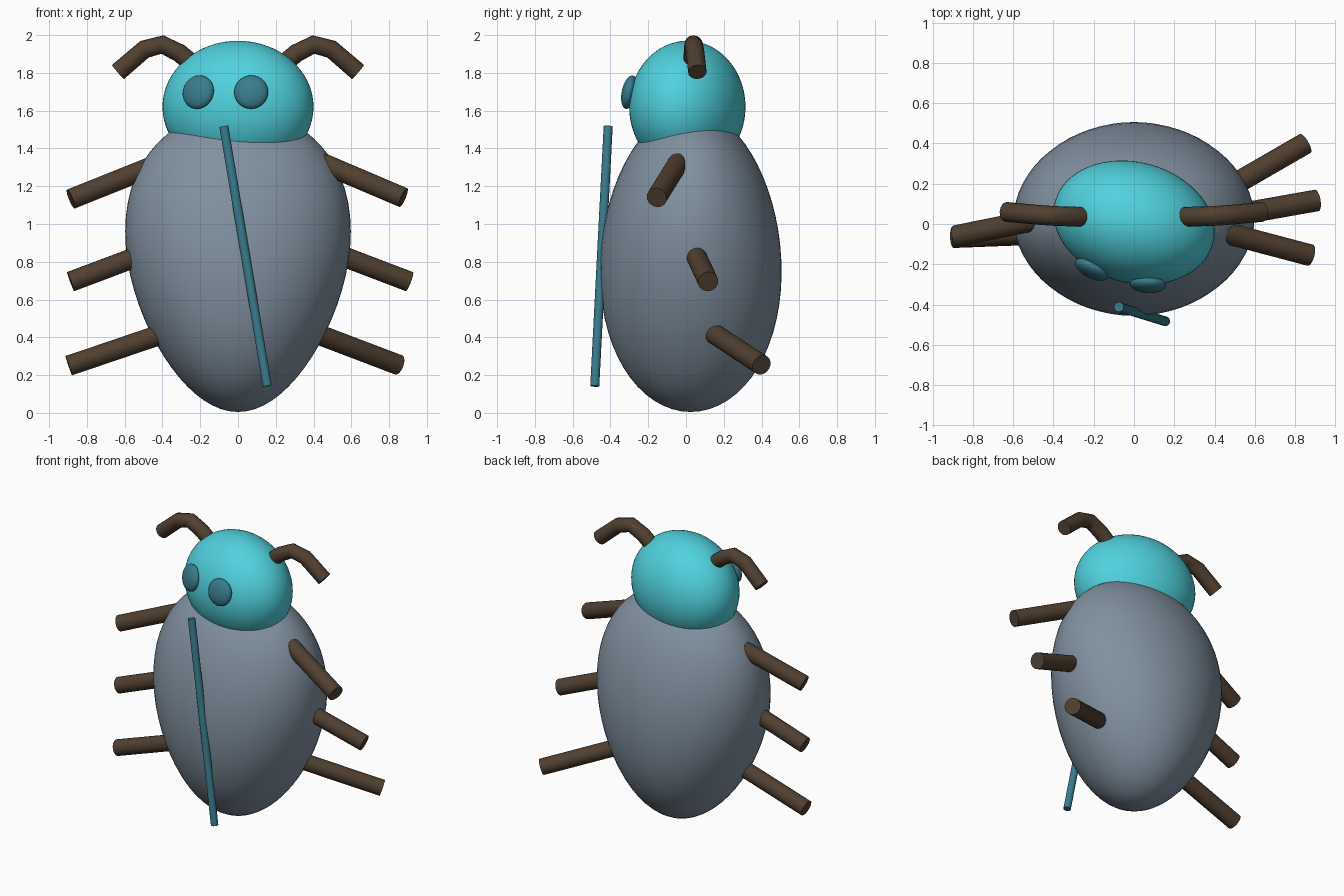
import bpy
from math import radians, cos, sin
from mathutils import Vector

if "Cube" in bpy.data.objects:
    bpy.data.objects.remove(bpy.data.objects["Cube"])


def material(name, rgb):
    m = bpy.data.materials.new(name)
    m.diffuse_color = (*rgb, 1)
    m.use_nodes = True
    m.node_tree.nodes["Principled BSDF"].inputs["Base Color"].default_value = m.diffuse_color
    return m


SLATE = material("slate", (0.22, 0.28, 0.35))
CYAN = material("cyan", (0.08, 0.64, 0.73))
TEAL = material("teal", (0.04, 0.20, 0.26))
BROWN = material("brown", (0.08, 0.05, 0.03))


def finish(ob, name, mat):
    ob.name = name
    ob.data.materials.append(mat)
    bpy.ops.object.shade_smooth_by_angle(angle=radians(35))
    return ob


def ellipsoid(name, loc, radii, mat, rot=(0, 0, 0), segs=64, rings=32):
    bpy.ops.mesh.primitive_uv_sphere_add(segments=segs, ring_count=rings, radius=1,
                                         location=loc, rotation=rot)
    ob = bpy.context.object
    for v in ob.data.vertices:
        v.co = Vector(a * b for a, b in zip(v.co, radii))
    return finish(ob, name, mat)


def rod(name, a, b, r, mat):
    a, b = Vector(a), Vector(b)
    d = b - a
    bpy.ops.mesh.primitive_cylinder_add(vertices=32, radius=r, depth=d.length,
                                        location=(a + b) / 2)
    ob = bpy.context.object
    ob.rotation_euler = d.to_track_quat('Z', 'Y').to_euler()
    return finish(ob, name, mat)


def tube(name, pts, r, mat):
    cu = bpy.data.curves.new(name, 'CURVE')
    cu.dimensions = '3D'
    cu.bevel_depth = r
    cu.bevel_resolution = 6
    cu.use_fill_caps = True
    sp = cu.splines.new('POLY')
    sp.points.add(len(pts) - 1)
    for p, co in zip(sp.points, pts):
        p.co = (*co, 1)
    ob = bpy.data.objects.new(name, cu)
    bpy.context.collection.objects.link(ob)
    bpy.ops.object.select_all(action='DESELECT')
    ob.select_set(True)
    bpy.context.view_layer.objects.active = ob
    bpy.ops.object.convert(target='MESH')
    return finish(bpy.context.object, name, mat)


# Egg-shaped body: broad shoulders from the front, slightly heavier low from the side
body = ellipsoid("body", (0, 0.025, 0.805), (0.585, 0.48, 0.80), SLATE)
for v in body.data.vertices:
    u = v.co.z / 0.80
    v.co.x *= 1 + 0.21 * u
    v.co.y *= 1 - 0.07 * u

# Head, turned slightly to one side
TURN = radians(-15)
HEAD = Vector((0, 0.007, 1.62))
ellipsoid("head", HEAD, (0.406, 0.30, 0.35), CYAN, (0, 0, TURN))

# Eyes lie flat on the turned head
for side, s in (("left", -1), ("right", 1)):
    x, y = 0.145 * s, -0.272
    loc = (x * cos(TURN) - y * sin(TURN), x * sin(TURN) + y * cos(TURN), 1.698)
    ellipsoid(side + "_eye", loc, (0.09, 0.04, 0.09), TEAL,
              (radians(-12), 0, TURN + radians(12) * s), 32, 16)

# Bent antennae
for side, s in (("left", -1), ("right", 1)):
    path = [(0.25, 0.036, 1.855), (0.31, 0.037, 1.905), (0.40, 0.04, 1.95),
            (0.495, 0.047, 1.925), (0.635, 0.06, 1.805)]
    tube(side + "_antenna", [(s * x, y, z) for x, y, z in path], 0.049, BROWN)

# Legs: root and tip of each
LEGS = {
    "right_front_leg": ((0.44, -0.04, 1.325), (0.875, -0.155, 1.14)),
    "right_middle_leg": ((0.50, 0.045, 0.85), (0.907, 0.117, 0.695)),
    "right_rear_leg": ((0.40, 0.14, 0.425), (0.85, 0.40, 0.254)),
    "left_front_leg": ((-0.44, 0.03, 1.31), (-0.885, -0.06, 1.132)),
    "left_middle_leg": ((-0.50, -0.04, 0.84), (-0.886, -0.065, 0.695)),
    "left_rear_leg": ((-0.38, -0.045, 0.425), (-0.896, -0.065, 0.25)),
}
for name, (a, b) in LEGS.items():
    rod(name, a, b, 0.054, BROWN)

# Thin stick across the belly
rod("belly_stick", (-0.075, -0.412, 1.517), (0.155, -0.483, 0.142), 0.024, TEAL)
